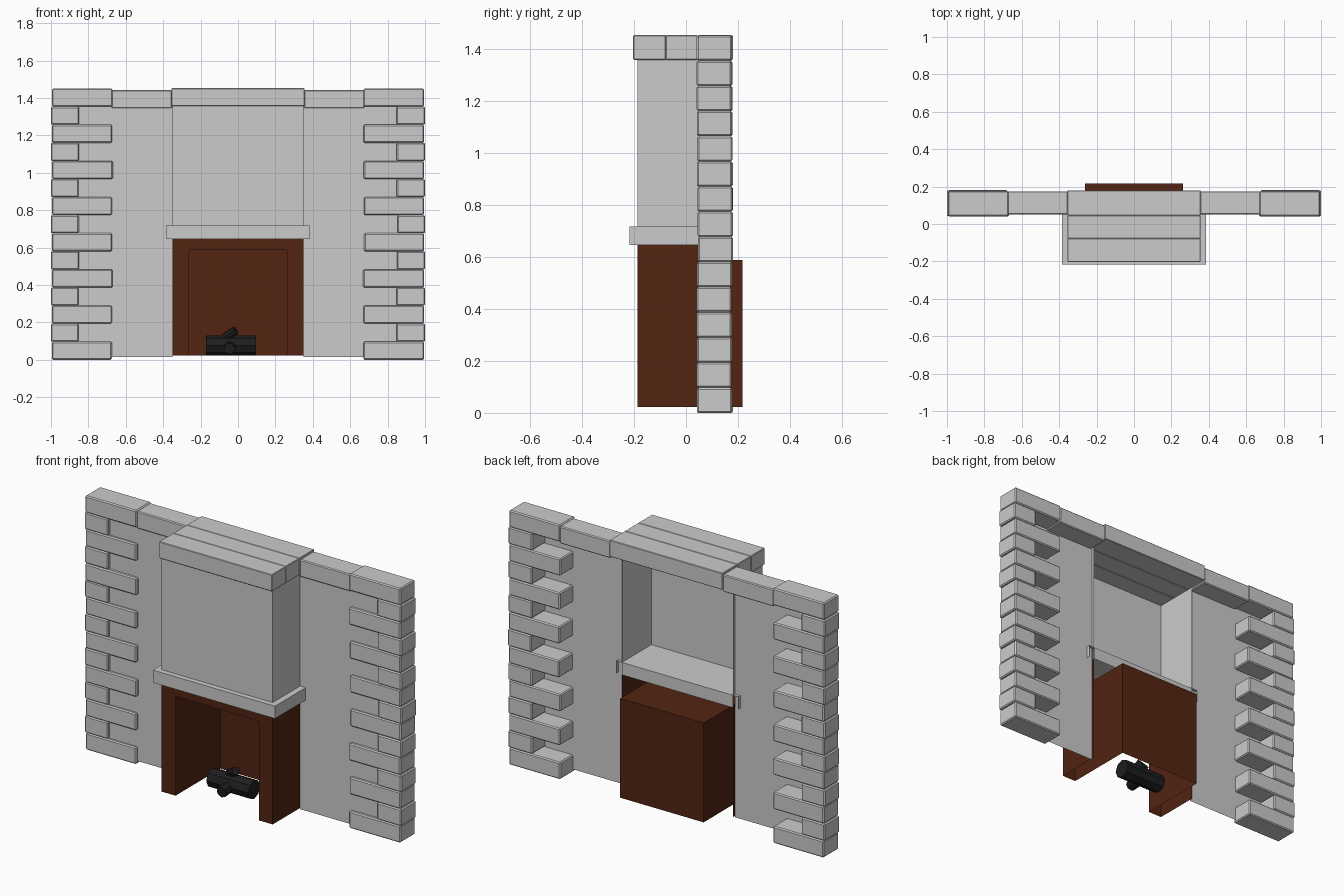
import bpy, bmesh, math, random
from mathutils import Vector

if "Cube" in bpy.data.objects:
    bpy.data.objects.remove(bpy.data.objects["Cube"])
random.seed(4)


def mat(name, c):
    m = bpy.data.materials.new(name)
    m.diffuse_color = (*c, 1)
    m.use_nodes = True
    m.node_tree.nodes["Principled BSDF"].inputs["Base Color"].default_value = m.diffuse_color
    return m


STONE = mat("grey stone", (0.60, 0.60, 0.60))
BROWN = mat("dark red brown", (0.085, 0.018, 0.006))
BLACK = mat("charred black", (0.013, 0.013, 0.013))


def finish(name, bm, material):
    me = bpy.data.meshes.new(name)
    bm.to_mesh(me)
    bm.free()
    me.materials.append(material)
    ob = bpy.data.objects.new(name, me)
    bpy.context.collection.objects.link(ob)
    return ob


def box(name, x, y, z, material, omit=(), bevel=0):
    """Box from ranges; omit lists sides left open, such as '+y'."""
    bm = bmesh.new()
    bmesh.ops.create_cube(bm, size=1)
    for v in bm.verts:
        v.co = Vector([(r[0] + r[1]) / 2 + c * (r[1] - r[0]) for c, r in zip(v.co, (x, y, z))])
    bm.normal_update()
    dirs = {s + a: Vector([(1 if s == "+" else -1) * (a == b) for b in "xyz"])
            for s in "+-" for a in "xyz"}
    gone = [f for f in bm.faces if any(f.normal.dot(dirs[o]) > 0.9 for o in omit)]
    bmesh.ops.delete(bm, geom=gone, context="FACES")
    if bevel:
        bmesh.ops.bevel(bm, geom=bm.edges[:], offset=bevel, segments=1, affect="EDGES")
    return finish(name, bm, material)


def panel(name, x, y, z, material):
    bm = bmesh.new()
    bm.faces.new([bm.verts.new((a, y, b)) for a, b in
                  ((x[0], z[0]), (x[1], z[0]), (x[1], z[1]), (x[0], z[1]))])
    return finish(name, bm, material)


def log(name, a, b, r1, r2, sides=8):
    a, b = Vector(a), Vector(b)
    bm = bmesh.new()
    bmesh.ops.create_cone(bm, cap_ends=True, segments=sides, radius1=r1, radius2=r2,
                          depth=(b - a).length)
    rot = (b - a).to_track_quat("Z", "Y")
    for v in bm.verts:
        v.co = rot @ v.co + (a + b) / 2
    return finish(name, bm, BLACK)


def span(s, a, b):
    return (a, b) if s > 0 else (-b, -a)


# Side walls, corner bricks and coping, mirrored
ROW = 1.45 / 15
for s, side in ((1, "right"), (-1, "left")):
    panel(f"wall_panel_{side}", span(s, 0.35, 0.93), 0.06, (0.015, 1.37), STONE)
    for i in range(15):
        j = random.uniform(-0.003, 0.003)
        inner, outer = (0.672, 0.994) if i % 2 == 0 else (0.85, 1.0)
        box(f"corner_brick_{side}_{i}", span(s, inner + j, outer), (0.043 + j, 0.178 + j),
            (i * ROW, (i + 1) * ROW), STONE, bevel=0.006)
    box(f"coping_{side}", span(s, 0.354, 0.675), (0.05, 0.175), (1.345, 1.443), STONE, bevel=0.005)

# Coping over the chimney, three blocks deep
for i, y in enumerate(((-0.203, -0.077), (-0.077, 0.045), (0.045, 0.18))):
    box(f"chimney_coping_{i}", (-0.356, 0.356), y, (1.357, 1.452), STONE, bevel=0.003)

# Chimney breast, open at the back
box("chimney_breast", (-0.35, 0.35), (-0.187, 0.075), (0.715, 1.36), STONE, omit=("+y", "+z", "-z"))

# Mantel shelf, hollow underneath
box("mantel", (-0.385, 0.385), (-0.217, 0.078), (0.646, 0.717), STONE, omit=("+y", "-z"))
panel("mantel_back", (-0.35, 0.35), 0.078, (0.646, 0.717), STONE)

# Fire surround: outer sides and front frame around the opening
box("surround_sides", (-0.35, 0.35), (-0.187, 0.075), (0.022, 0.646), BROWN,
    omit=("-y", "+y", "+z", "-z"))
for s, side in ((1, "right"), (-1, "left")):
    panel(f"surround_leg_{side}", span(s, 0.263, 0.35), -0.187, (0.022, 0.646), BROWN)
panel("surround_lintel", (-0.263, 0.263), -0.187, (0.588, 0.646), BROWN)

# Firebox, open at the front and bottom
box("firebox", (-0.263, 0.263), (-0.187, 0.217), (0.022, 0.588), BROWN, omit=("-y", "-z"))

# Logs
log("main_log", (-0.17, 0.01, 0.077), (0.095, 0.01, 0.077), 0.053, 0.053)
log("front_stub", (-0.045, 0.0, 0.07), (-0.045, -0.085, 0.06), 0.034, 0.03)
log("top_branch", (-0.07, 0.02, 0.12), (-0.012, 0.0, 0.158), 0.024, 0.024)
